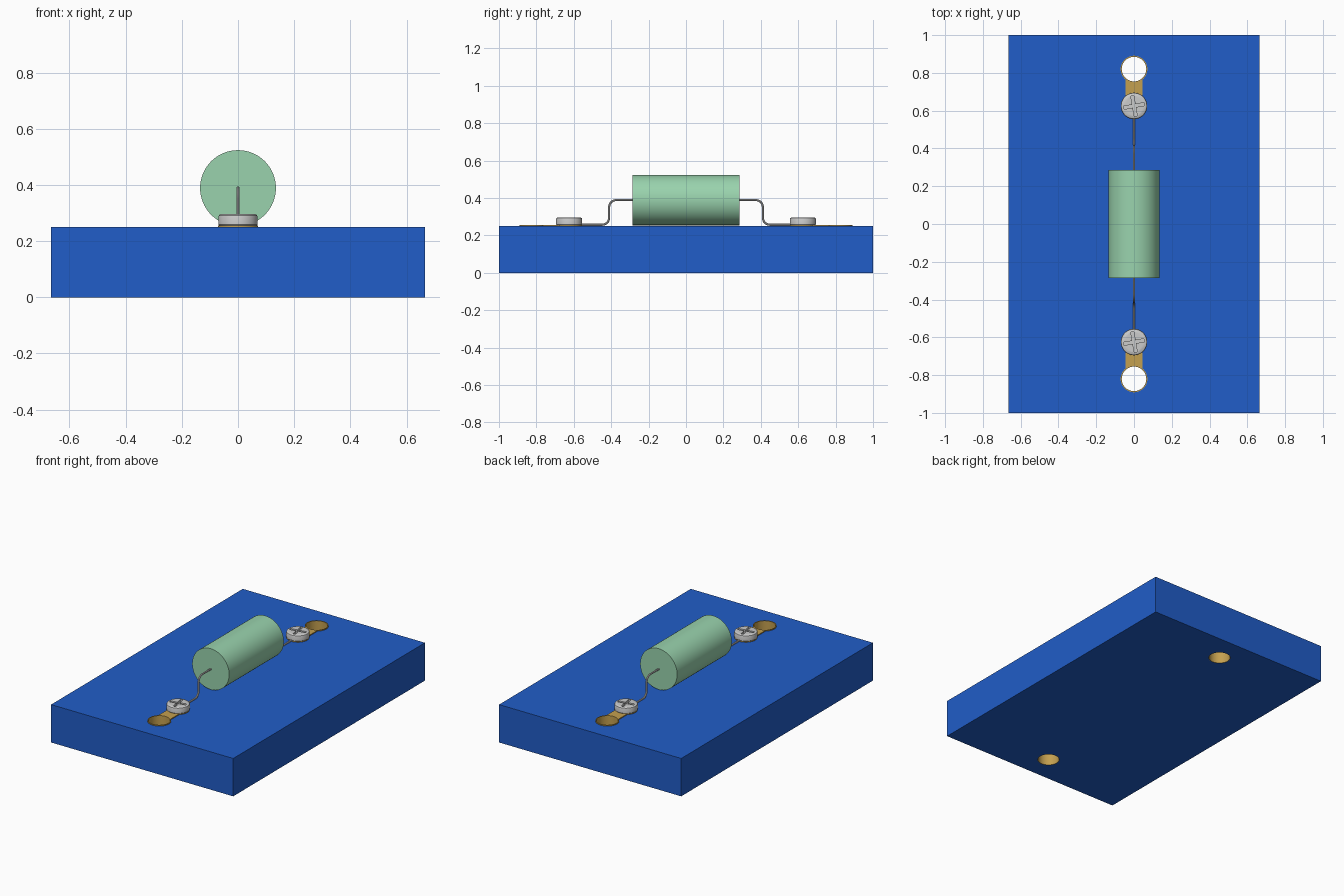
import bpy, bmesh
from math import cos, sin, pi, radians
from mathutils import Vector

if "Cube" in bpy.data.objects:
    bpy.data.objects.remove(bpy.data.objects["Cube"])


def material(name, rgb):
    m = bpy.data.materials.new(name)
    m.diffuse_color = (*rgb, 1)
    m.use_nodes = True
    m.node_tree.nodes["Principled BSDF"].inputs["Base Color"].default_value = m.diffuse_color
    return m


BLUE = material("blue_plastic", (0.015, 0.11, 0.58))
GREEN = material("green_ceramic", (0.32, 0.65, 0.42))
BRASS = material("brass", (0.55, 0.35, 0.08))


def select(ob):
    bpy.ops.object.select_all(action='DESELECT')
    ob.select_set(True)
    bpy.context.view_layer.objects.active = ob


def finish(ob, name, mat=None, smooth=False):
    ob.name = name
    if mat:
        ob.data.materials.append(mat)
    if smooth:
        select(ob)
        bpy.ops.object.shade_smooth_by_angle(angle=radians(35))
    return ob


def box(name, x, y, z, mat=None):
    bpy.ops.mesh.primitive_cube_add(size=1)
    ob = bpy.context.object
    for v in ob.data.vertices:
        v.co = [r[0] + (c + 0.5) * (r[1] - r[0]) for c, r in zip(v.co, (x, y, z))]
    return finish(ob, name, mat)


def lathe(name, profile, y, mat=None, closed=False, n=48):
    """Spin (radius, z) points about a vertical axis at (0, y)."""
    bm = bmesh.new()
    rings = [[bm.verts.new((r * cos(2 * pi * i / n), y + r * sin(2 * pi * i / n), z))
              for i in range(n)] for r, z in profile]
    pairs = list(zip(rings, rings[1:] + rings[:1])) if closed else list(zip(rings, rings[1:]))
    for a, b in pairs:
        for i in range(n):
            j = (i + 1) % n
            bm.faces.new((a[i], a[j], b[j], b[i]))
    if not closed:
        bm.faces.new(rings[0])
        bm.faces.new(rings[-1])
    bmesh.ops.recalc_face_normals(bm, faces=bm.faces)
    me = bpy.data.meshes.new(name)
    bm.to_mesh(me)
    ob = bpy.data.objects.new(name, me)
    bpy.context.collection.objects.link(ob)
    return finish(ob, name, mat)


def cut(ob, cutter):
    mod = ob.modifiers.new("cut", 'BOOLEAN')
    mod.operation, mod.solver, mod.object = 'DIFFERENCE', 'EXACT', cutter
    select(ob)
    bpy.ops.object.modifier_apply(modifier=mod.name)
    bpy.data.objects.remove(cutter)


def wire(name, corners, bend, radius):
    """Round bent lead through corner points (y, z)."""
    pts = [Vector((0, *c)) for c in corners]
    path = [pts[0]]
    for a, b, c in zip(pts, pts[1:], pts[2:]):
        p, q = b + (a - b).normalized() * bend, b + (c - b).normalized() * bend
        centre = p + q - b
        for i in range(9):
            t = i / 8 * pi / 2
            path.append(centre + (p - centre) * cos(t) + (q - centre) * sin(t))
    path.append(pts[-1])
    cu = bpy.data.curves.new(name, 'CURVE')
    cu.dimensions, cu.bevel_depth, cu.bevel_resolution = '3D', radius, 3
    cu.use_fill_caps = True
    sp = cu.splines.new('POLY')
    sp.points.add(len(path) - 1)
    for pt, co in zip(sp.points, path):
        pt.co = (*co, 1)
    ob = bpy.data.objects.new(name, cu)
    bpy.context.collection.objects.link(ob)
    select(ob)
    bpy.ops.object.convert(target='MESH')
    return finish(bpy.context.object, name, None, True)


# Board
TOP, HOLE_Y, SCREW_Y = 0.25, 0.82, 0.625
board = box("board", (-0.665, 0.665), (-1, 1), (0, TOP), BLUE)

# Resistor body
bpy.ops.mesh.primitive_cylinder_add(vertices=64, radius=0.135, depth=0.57,
                                    location=(0, 0, 0.389), rotation=(pi / 2, 0, 0))
finish(bpy.context.object, "resistor_body", GREEN, True)

for side, s in (("front", -1), ("back", 1)):
    hy, sy = s * HOLE_Y, s * SCREW_Y

    # Hole in the board with a brass sleeve and rim
    cut(board, lathe("hole_cutter", [(0.068, -0.1), (0.068, 0.4)], hy))
    sleeve = [(0.065, 0), (0.068, 0), (0.068, TOP), (0.071, TOP),
              (0.071, TOP + 0.006), (0.065, TOP + 0.006)]
    finish(lathe(side + "_sleeve", sleeve, hy, BRASS, closed=True), side + "_sleeve", None, True)

    # Brass strap from the sleeve to the washer under the screw
    strap = box(side + "_strap", (-0.045, 0.045), sorted((sy, hy)), (TOP, TOP + 0.006), BRASS)
    cut(strap, lathe("strap_cutter", [(0.066, 0.1), (0.066, 0.4)], hy))
    lathe(side + "_washer", [(0.068, TOP), (0.068, TOP + 0.006)], sy, BRASS)

    # Screw head with a cross recess
    head = lathe(side + "_screw", [(0.066, 0.254), (0.07, 0.259), (0.07, 0.286),
                                   (0.068, 0.292), (0.062, 0.296)], sy)
    for k in range(2):
        slot = box("slot_cutter", (-0.054, 0.054), (-0.008, 0.008), (0.282, 0.32))
        slot.location.y = sy
        slot.rotation_euler.z = k * pi / 2 + radians(10)
        bpy.context.view_layer.update()
        cut(head, slot)
    finish(head, side + "_screw", None, True)

    # Bent lead
    wire(side + "_lead", [(s * 0.27, 0.389), (s * 0.411, 0.389),
                          (s * 0.411, 0.257), (s * 0.62, 0.257)], 0.038, 0.006)

finish(board, "board")
